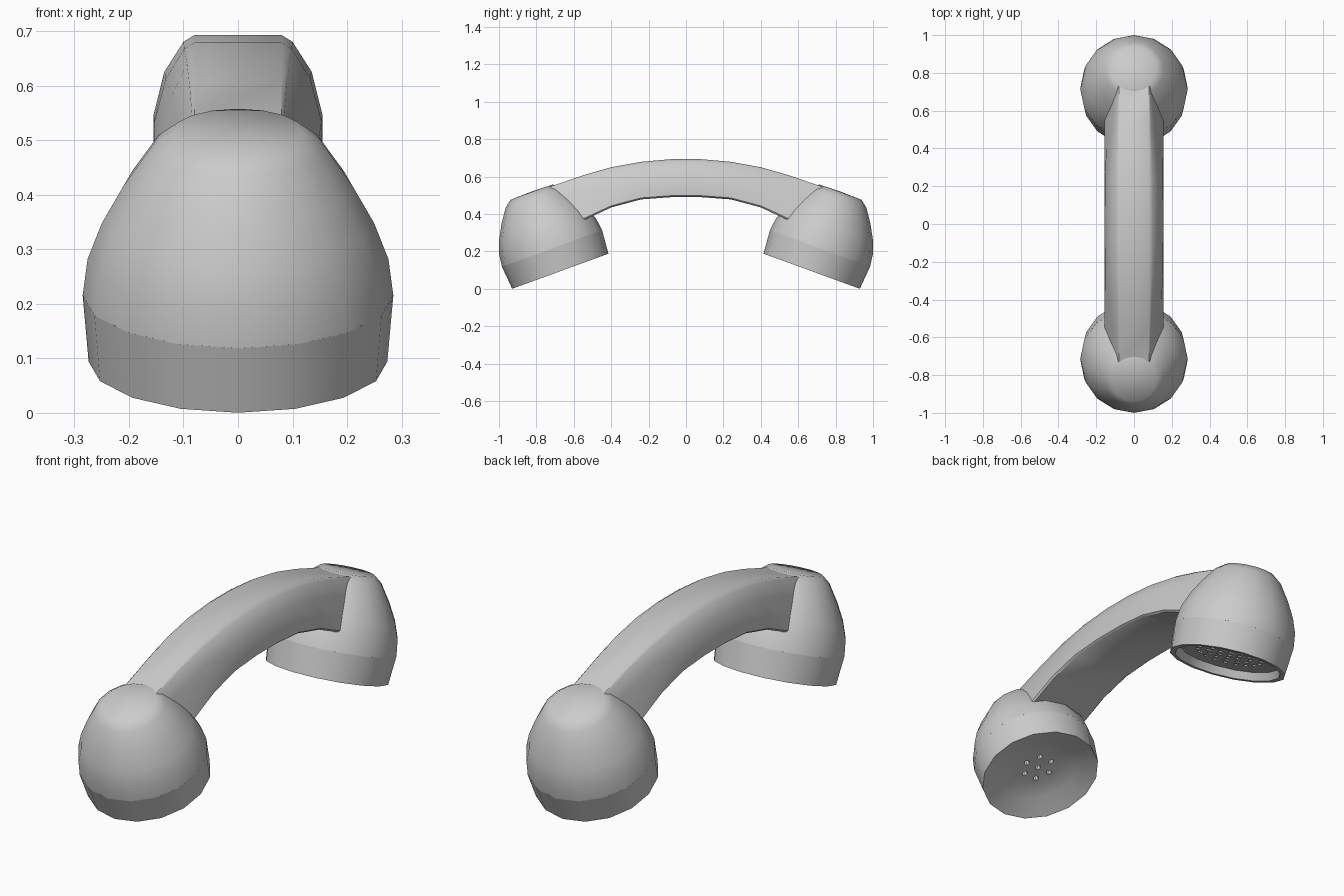
import bpy, bmesh, math
from mathutils import Matrix

if "Cube" in bpy.data.objects:
    bpy.data.objects.remove(bpy.data.objects["Cube"])

SIDES = 16


def add_object(name, bm):
    bmesh.ops.remove_doubles(bm, verts=bm.verts, dist=1e-5)
    bmesh.ops.recalc_face_normals(bm, faces=bm.faces)
    mesh = bpy.data.meshes.new(name)
    bm.to_mesh(mesh)
    bm.free()
    obj = bpy.data.objects.new(name, mesh)
    bpy.context.collection.objects.link(obj)
    return obj


def select(obj):
    bpy.ops.object.select_all(action='DESELECT')
    obj.select_set(True)
    bpy.context.view_layer.objects.active = obj


def smooth(obj, angle):
    select(obj)
    bpy.ops.object.shade_smooth_by_angle(angle=math.radians(angle))


def lathe(name, profile):
    """Spin (radius, height) points around local z."""
    bm = bmesh.new()
    rings = []
    for r, h in profile:
        n = SIDES if r > 0 else 1
        rings.append([bm.verts.new((r * math.cos(i * math.tau / SIDES),
                                    r * math.sin(i * math.tau / SIDES), h)) for i in range(n)])
    for a, b in zip(rings, rings[1:]):
        for i in range(SIDES):
            quad = []
            for v in (a[i % len(a)], a[(i + 1) % len(a)],
                      b[(i + 1) % len(b)], b[i % len(b)]):
                if v not in quad:
                    quad.append(v)
            bm.faces.new(quad)
    return add_object(name, bm)


def drill(obj, ring_count, spacing, radius, floor):
    """Cut concentric rings of small round holes into a cap floor."""
    spots = [(0, 0)]
    for k in range(1, ring_count + 1):
        for i in range(6 * k):
            a = math.tau * i / (6 * k)
            spots.append((k * spacing * math.cos(a), k * spacing * math.sin(a)))
    bm = bmesh.new()
    for x, y in spots:
        bmesh.ops.create_cone(bm, cap_ends=True, segments=8, radius1=radius, radius2=radius,
                              depth=0.05, matrix=Matrix.Translation((x + .0007, y + .0011, floor)))
    cutter = add_object("hole_cutter", bm)
    cutter.hide_render = True
    mod = obj.modifiers.new("holes", 'BOOLEAN')
    mod.operation = 'DIFFERENCE'
    mod.solver = 'EXACT'
    mod.object = cutter
    select(obj)
    bpy.ops.object.modifier_apply(modifier=mod.name)
    bpy.data.objects.remove(cutter)


# Cups and caps, tilted 20 degrees toward each other
dome = [(0, .129), (.285, .129), (.276, .2), (.25, .27), (.21, .343), (.158, .42),
        (.12, .45), (0, .453)]
outer = [(.274, 0), (.285, .13), (0, .13)]
mouth_inner = [(0, .05), (.115, .05), (.18, .035), (.262, .004)]
ear_inner = [(0, .04), (.18, .04), (.235, .036), (.25, 0)]
for s, part, inner, rings, spacing, radius, floor in (
        (-1, "mouthpiece", mouth_inner, 1, .067, .013, .05),
        (1, "earpiece", ear_inner, 3, .05, .013, .04)):
    place = Matrix.Translation((0, s * .672, .094)) @ Matrix.Rotation(-s * math.radians(20), 4, 'X')
    cup = lathe(part + "_cup", dome)
    cap = lathe(part + "_cap", inner + outer)
    drill(cap, rings, spacing, radius, floor)
    smooth(cup, 45)
    smooth(cap, 35)
    cup.matrix_world = place
    cap.matrix_world = place

# Arched handle: (y, top z, bottom z), mirrored front to back
half = [(.08, .693, .49), (.24, .679, .478), (.4, .65, .435), (.55, .607, .365), (.73, .545, .32)]
stations = [(-y, t, b) for y, t, b in reversed(half)] + half
# Half section: (half width, share of the way down), at the middle and at the ends
mid = [(.08, 0), (.1, .06), (.135, .33), (.155, .72), (.155, .96), (.145, 1)]
end = [(.08, 0), (.084, .02), (.105, .33), (.135, .72), (.155, .96), (.15, 1)]
bm = bmesh.new()
loops = []
for y, top, bottom in stations:
    k = min(1, max(0, (abs(y) - .2) / .5))
    pts = [(m[0] + (e[0] - m[0]) * k, top - (top - bottom) * (m[1] + (e[1] - m[1]) * k))
           for m, e in zip(mid, end)]
    ring = pts + [(-x, z) for x, z in reversed(pts)]
    loops.append([bm.verts.new((x, y, z)) for x, z in ring])
for a, b in zip(loops, loops[1:]):
    for i in range(len(a)):
        j = (i + 1) % len(a)
        bm.faces.new((a[i], a[j], b[j], b[i]))
bm.faces.new(loops[0])
bm.faces.new(loops[-1])
smooth(add_object("handle", bm), 40)
